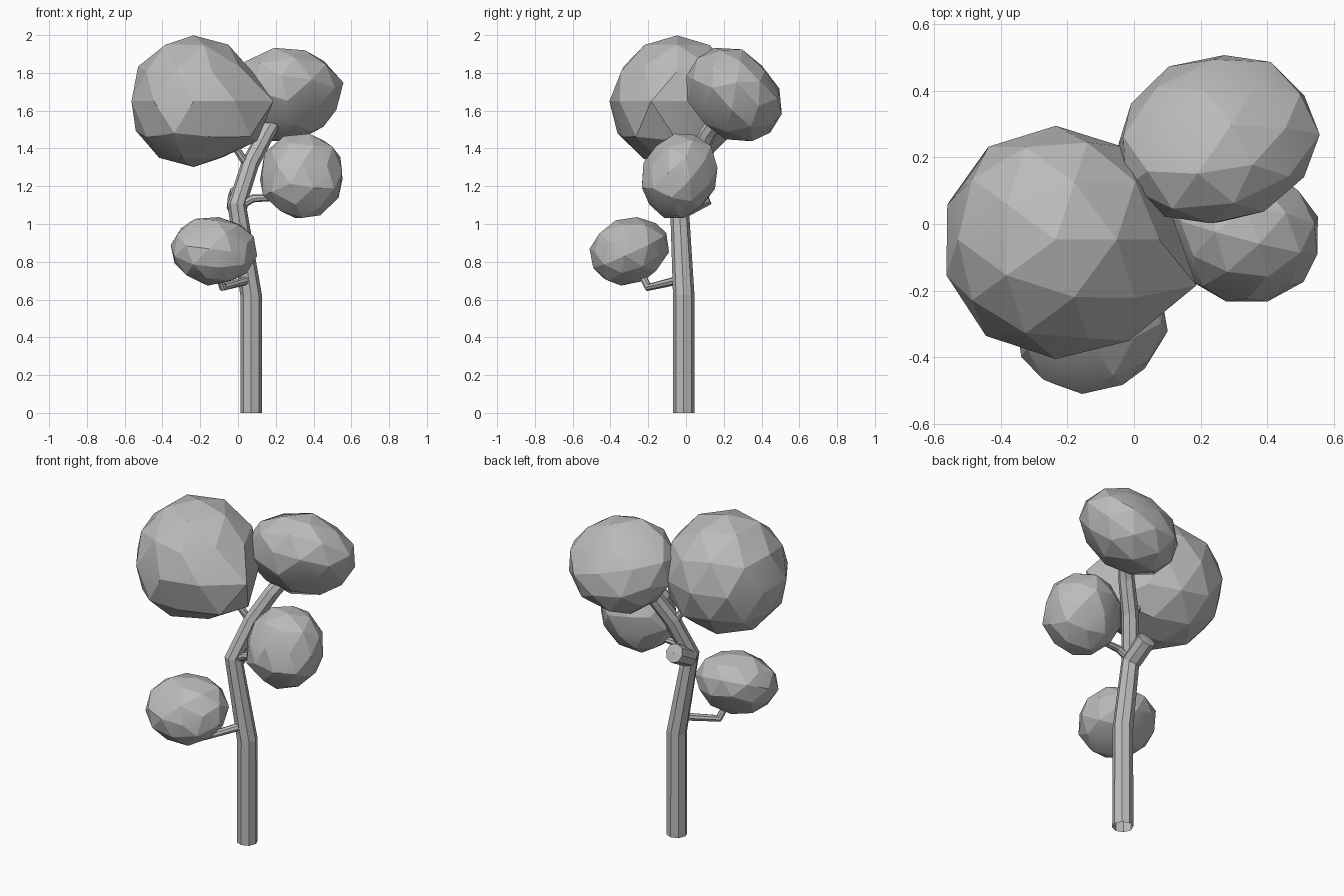
import bpy
import math
import random
from mathutils import Vector, Euler

random.seed(4)
cube = bpy.data.objects.get("Cube")
if cube:
    bpy.data.objects.remove(cube, do_unlink=True)

# One plain grey for the whole tree
grey = bpy.data.materials.new("plain_grey")
grey.use_nodes = True
COLOR = (0.5, 0.5, 0.5, 1)
grey.diffuse_color = COLOR
grey.node_tree.nodes["Principled BSDF"].inputs["Base Color"].default_value = COLOR


def select_only(obj):
    bpy.ops.object.select_all(action="DESELECT")
    obj.select_set(True)
    bpy.context.view_layer.objects.active = obj


def limb(name, path):
    """Open eight-sided tube; each path point is x, y, z, radius."""
    curve = bpy.data.curves.new(name, "CURVE")
    curve.dimensions = "3D"
    curve.bevel_depth = 1
    curve.bevel_resolution = 2
    spline = curve.splines.new("POLY")
    spline.points.add(len(path) - 1)
    spline.use_smooth = False
    for point, (x, y, z, radius) in zip(spline.points, path):
        point.co = (x, y, z, 1)
        point.radius = radius
    obj = bpy.data.objects.new(name, curve)
    bpy.context.collection.objects.link(obj)
    obj.data.materials.append(grey)
    select_only(obj)
    bpy.ops.object.convert(target="MESH")


def foliage(name, center, radii, tilt=(0, 0, 0), jitter=0.03, pulls=()):
    """Faceted leaf clump; each pull stretches the side facing a direction."""
    bpy.ops.mesh.primitive_ico_sphere_add(subdivisions=2, radius=1)
    obj = bpy.context.object
    obj.name = name
    rot = Euler([math.radians(a) for a in tilt]).to_matrix()
    for v in obj.data.vertices:
        n = v.co.normalized()
        stretch = 1 + random.uniform(-jitter, jitter)
        for direction, amount in pulls:
            facing = n.dot(Vector(direction).normalized())
            stretch += amount * max(0, (facing - 0.75) / 0.25)
        v.co = rot @ Vector([c * r * stretch for c, r in zip(n, radii)]) + Vector(center)
    obj.data.materials.append(grey)
    select_only(obj)
    bpy.ops.object.shade_smooth_by_angle(angle=math.radians(17))


# Trunk, the closed stump at its knee, and branches
limb("trunk", [(0.07, -0.012, 0, 0.058), (0.07, -0.012, 0.62, 0.057),
               (-0.006, -0.035, 1.1, 0.05), (0.065, 0.045, 1.32, 0.047),
               (0.15, 0.115, 1.48, 0.045), (0.26, 0.24, 1.66, 0.042)])
limb("knee_stump", [(-0.005, -0.02, 1.085, 0.055), (0.002, 0.11, 1.155, 0.055),
                    (0.002, 0.114, 1.157, 0.001)])
limb("lower_branch", [(0.06, -0.03, 0.705, 0.024), (-0.08, -0.2, 0.665, 0.022),
                      (-0.13, -0.28, 0.82, 0.02)])
limb("middle_branch", [(0, -0.03, 1.09, 0.022), (0.08, -0.04, 1.135, 0.021),
                       (0.18, -0.04, 1.14, 0.019), (0.3, -0.04, 1.22, 0.018)])
limb("upper_branch", [(0.05, 0.04, 1.31, 0.022), (-0.03, 0.01, 1.43, 0.02),
                      (-0.12, -0.02, 1.56, 0.018)])

# Foliage clumps
foliage("crown_foliage", (-0.235, -0.047, 1.65), (0.345, 0.345, 0.35), jitter=0.01,
        pulls=[((0.9, -0.35, -0.15), 0.3), ((-0.28, -0.85, -0.45), 0.08)])
foliage("upper_foliage", (0.25, 0.252, 1.685), (0.31, 0.285, 0.22), tilt=(-45, 0, 15))
foliage("middle_foliage", (0.34, -0.035, 1.255), (0.228, 0.2, 0.238), tilt=(-20, 0, 0))
foliage("lower_foliage", (-0.13, -0.3, 0.86), (0.23, 0.217, 0.175), tilt=(25, 0, 10))
